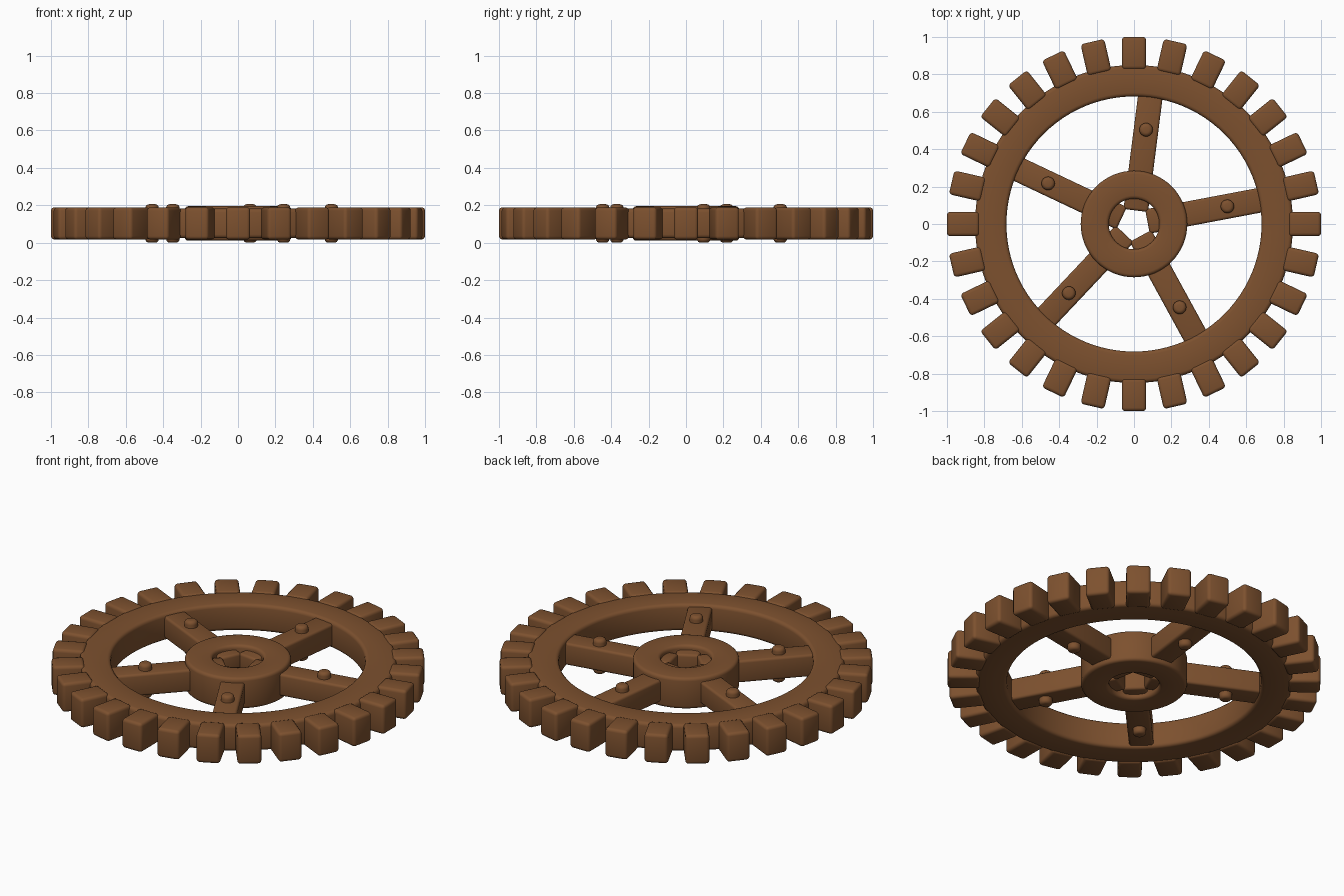
import bpy, bmesh, math
from mathutils import Matrix, Vector

if "Cube" in bpy.data.objects:
    bpy.data.objects.remove(bpy.data.objects["Cube"])

MID = 0.103      # mid height of the wheel
TEETH = 28
SPOKES = 5
SPOKE_TURN = math.radians(10.7)

wood = bpy.data.materials.new("brown_wood")
wood.diffuse_color = (0.205, 0.082, 0.028, 1)
wood.use_nodes = True
wood.node_tree.nodes["Principled BSDF"].inputs["Base Color"].default_value = wood.diffuse_color


def finish(name, bm):
    """Turn a bmesh into a named, smooth-shaded object."""
    bmesh.ops.recalc_face_normals(bm, faces=bm.faces)
    mesh = bpy.data.meshes.new(name)
    bm.to_mesh(mesh)
    bm.free()
    mesh.materials.append(wood)
    ob = bpy.data.objects.new(name, mesh)
    bpy.context.collection.objects.link(ob)
    bpy.ops.object.select_all(action='DESELECT')
    ob.select_set(True)
    bpy.context.view_layer.objects.active = ob
    bpy.ops.object.shade_smooth_by_angle(angle=math.radians(35))
    return ob


def ring(name, r_in, r_out, height, bevel, sides):
    """Rectangular section with rounded corners, revolved about z."""
    h = height / 2 - bevel
    corners = [(r_out - bevel, h, 0), (r_in + bevel, h, 90),
               (r_in + bevel, -h, 180), (r_out - bevel, -h, 270)]
    section = []
    for r, z, start in corners:
        for step in range(4):
            a = math.radians(start + step * 30)
            section.append((r + bevel * math.cos(a), MID + z + bevel * math.sin(a)))
    bm = bmesh.new()
    loops = []
    for i in range(sides):
        a = 2 * math.pi * i / sides
        loops.append([bm.verts.new((r * math.cos(a), r * math.sin(a), z)) for r, z in section])
    n = len(section)
    for i in range(sides):
        p, q = loops[i], loops[(i + 1) % sides]
        for j in range(n):
            k = (j + 1) % n
            bm.faces.new((p[j], q[j], q[k], p[k]))
    return finish(name, bm)


def radial_block(name, angle, r0, r1, width, height, bevel):
    """Rounded box reaching from radius r0 to r1 at the given angle."""
    bm = bmesh.new()
    bmesh.ops.create_cube(bm, size=1)
    bmesh.ops.scale(bm, vec=(r1 - r0, width, height), verts=bm.verts)
    bmesh.ops.bevel(bm, geom=bm.edges[:], offset=bevel, segments=3, profile=0.5,
                    affect='EDGES')
    bmesh.ops.translate(bm, vec=((r0 + r1) / 2, 0, MID), verts=bm.verts)
    bmesh.ops.rotate(bm, cent=Vector(), matrix=Matrix.Rotation(angle, 3, 'Z'), verts=bm.verts)
    return finish(name, bm)


def rivet(name, angle, r, radius, bevel):
    """Round-headed pin passing through a spoke."""
    bm = bmesh.new()
    bmesh.ops.create_cone(bm, cap_ends=True, segments=24, radius1=radius, radius2=radius,
                          depth=2 * MID)
    rims = [e for e in bm.edges if abs(e.verts[0].co.z - e.verts[1].co.z) < 1e-5]
    bmesh.ops.bevel(bm, geom=rims, offset=bevel, segments=4, profile=0.5, affect='EDGES')
    bmesh.ops.translate(bm, vec=(r * math.cos(angle), r * math.sin(angle), MID), verts=bm.verts)
    return finish(name, bm)


# Rim and hub
ring("rim", 0.682, 0.85, 0.158, 0.02, 96)
ring("hub", 0.135, 0.285, 0.184, 0.018, 64)

# Teeth around the rim
for i in range(TEETH):
    radial_block(f"tooth_{i + 1}", 2 * math.pi * i / TEETH, 0.827, 1.0, 0.13, 0.172, 0.018)

# Spokes, each held by a rivet
for i in range(SPOKES):
    a = SPOKE_TURN + 2 * math.pi * i / SPOKES
    radial_block(f"spoke_{i + 1}", a, 0.073, 0.70, 0.132, 0.13, 0.014)
    rivet(f"rivet_{i + 1}", a, 0.508, 0.036, 0.02)
